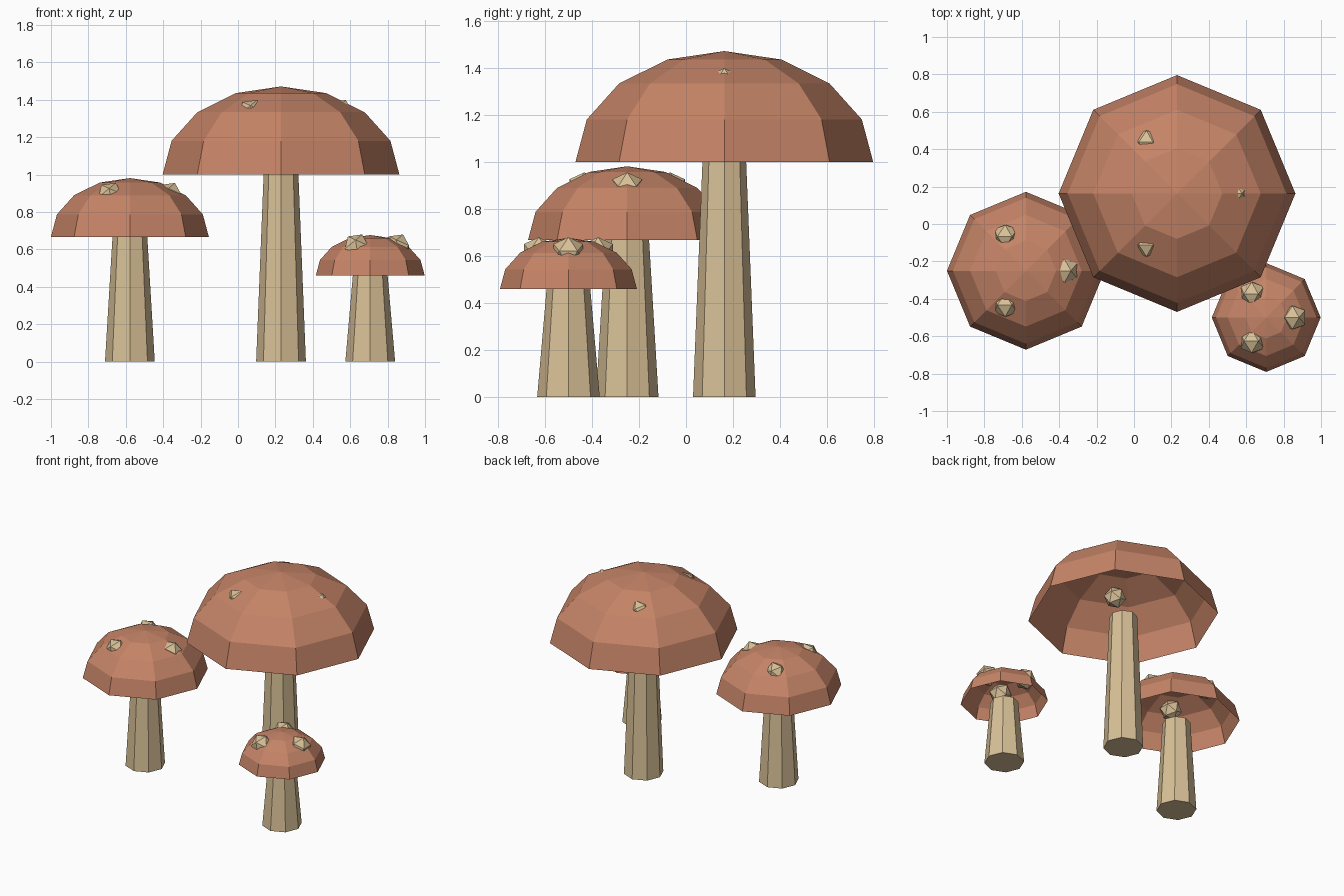
import bpy, bmesh
from math import radians, cos, sin, pi
from mathutils import Matrix, Vector

if "Cube" in bpy.data.objects:
    bpy.data.objects.remove(bpy.data.objects["Cube"])


def material(name, rgb):
    m = bpy.data.materials.new(name)
    m.diffuse_color = (*rgb, 1)
    m.use_nodes = True
    m.node_tree.nodes["Principled BSDF"].inputs["Base Color"].default_value = m.diffuse_color
    return m


CAP = material("cap_brown", (0.56, 0.23, 0.135))
CREAM = material("cream", (0.69, 0.53, 0.31))


def finish(bm, name, mat, loc):
    me = bpy.data.meshes.new(name)
    bm.to_mesh(me)
    bm.free()
    me.materials.append(mat)
    ob = bpy.data.objects.new(name, me)
    ob.location = loc
    bpy.context.collection.objects.link(ob)
    return ob


def stem(name, x, y, h):
    # eight-sided tapered post
    bm = bmesh.new()
    bmesh.ops.create_cone(bm, cap_ends=True, segments=8, radius1=0.133,
                          radius2=0.093, depth=h,
                          matrix=Matrix.Translation((0, 0, h / 2)))
    finish(bm, name, CREAM, (x, y, 0))


def cap(name, x, y, z, r):
    # open upper half of a squashed low-poly sphere
    bm = bmesh.new()
    bmesh.ops.create_uvsphere(bm, u_segments=8, v_segments=8, radius=r)
    low = [v for v in bm.verts if v.co.z < -0.01 * r]
    bmesh.ops.delete(bm, geom=low, context='VERTS')
    bmesh.ops.scale(bm, vec=Vector((1, 1, 0.744)), verts=bm.verts)
    finish(bm, name, CAP, (x, y, z))


def spots(name, x, y, z, r):
    # three faceted lumps poking through the cap
    turn = Matrix.Rotation(radians(24), 4, 'Y') @ Matrix.Rotation(pi, 4, 'Z')
    for i in range(3):
        a = 2 * pi * i / 3
        bm = bmesh.new()
        bmesh.ops.create_icosphere(bm, subdivisions=1, radius=0.074, matrix=turn)
        finish(bm, f"{name}_{i + 1}", CREAM,
               (x + 0.5 * r * cos(a), y + 0.5 * r * sin(a), z + 0.522 * r))


# name, centre x, centre y, stem height, cap radius
for size, x, y, h, r in (("large", 0.23, 0.163, 1.0, 0.633),
                         ("medium", -0.578, -0.25, 0.667, 0.422),
                         ("small", 0.707, -0.5, 0.46, 0.291)):
    stem(size + "_stem", x, y, h)
    cap(size + "_cap", x, y, h, r)
    spots(size + "_spot", x, y, h, r)
